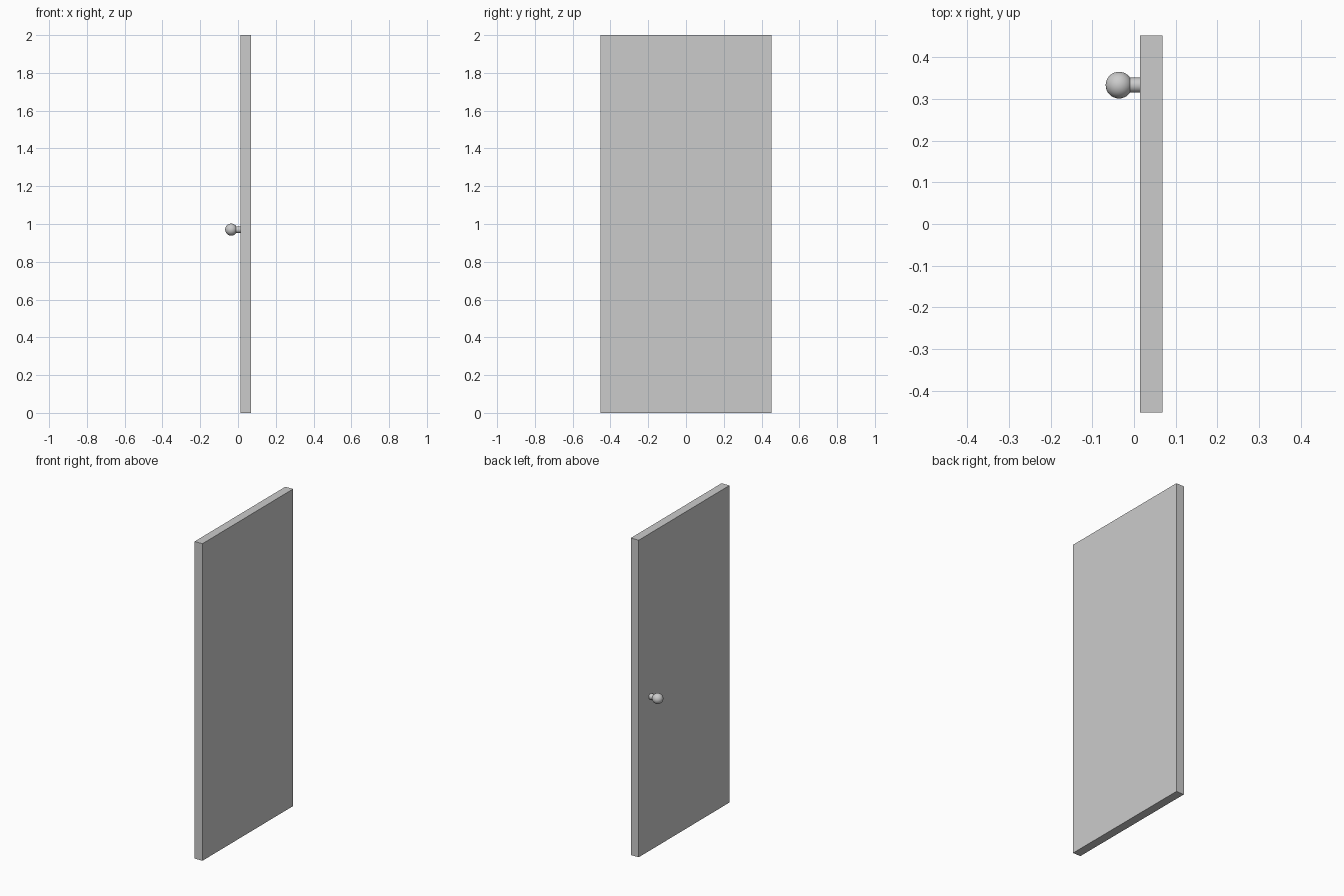
import bpy
from math import pi, radians

if "Cube" in bpy.data.objects:
    bpy.data.objects.remove(bpy.data.objects["Cube"])

KNOB_Y, KNOB_Z = 0.333, 0.97
FACE_X, BACK_X = 0.014, 0.068


def smooth(obj):
    bpy.ops.object.select_all(action='DESELECT')
    obj.select_set(True)
    bpy.context.view_layer.objects.active = obj
    bpy.ops.object.shade_smooth_by_angle(angle=radians(40))


# Door slab
bpy.ops.mesh.primitive_cube_add(size=1, location=((FACE_X + BACK_X) / 2, 0, 1))
door = bpy.context.object
door.name = "door_panel"
door.scale = (BACK_X - FACE_X, 0.904, 2)
bpy.ops.object.transform_apply(location=False, rotation=False, scale=True)

# Knob stem, from the door face into the ball
stem_start = -0.03
bpy.ops.mesh.primitive_cylinder_add(
    vertices=32, radius=0.018, depth=FACE_X - stem_start,
    location=((FACE_X + stem_start) / 2, KNOB_Y, KNOB_Z), rotation=(0, pi / 2, 0))
stem = bpy.context.object
stem.name = "knob_stem"
smooth(stem)

# Round knob
bpy.ops.mesh.primitive_uv_sphere_add(
    segments=32, ring_count=16, radius=0.032,
    location=(-0.036, KNOB_Y, KNOB_Z), rotation=(0, pi / 2, 0))
knob = bpy.context.object
knob.name = "knob_ball"
smooth(knob)
